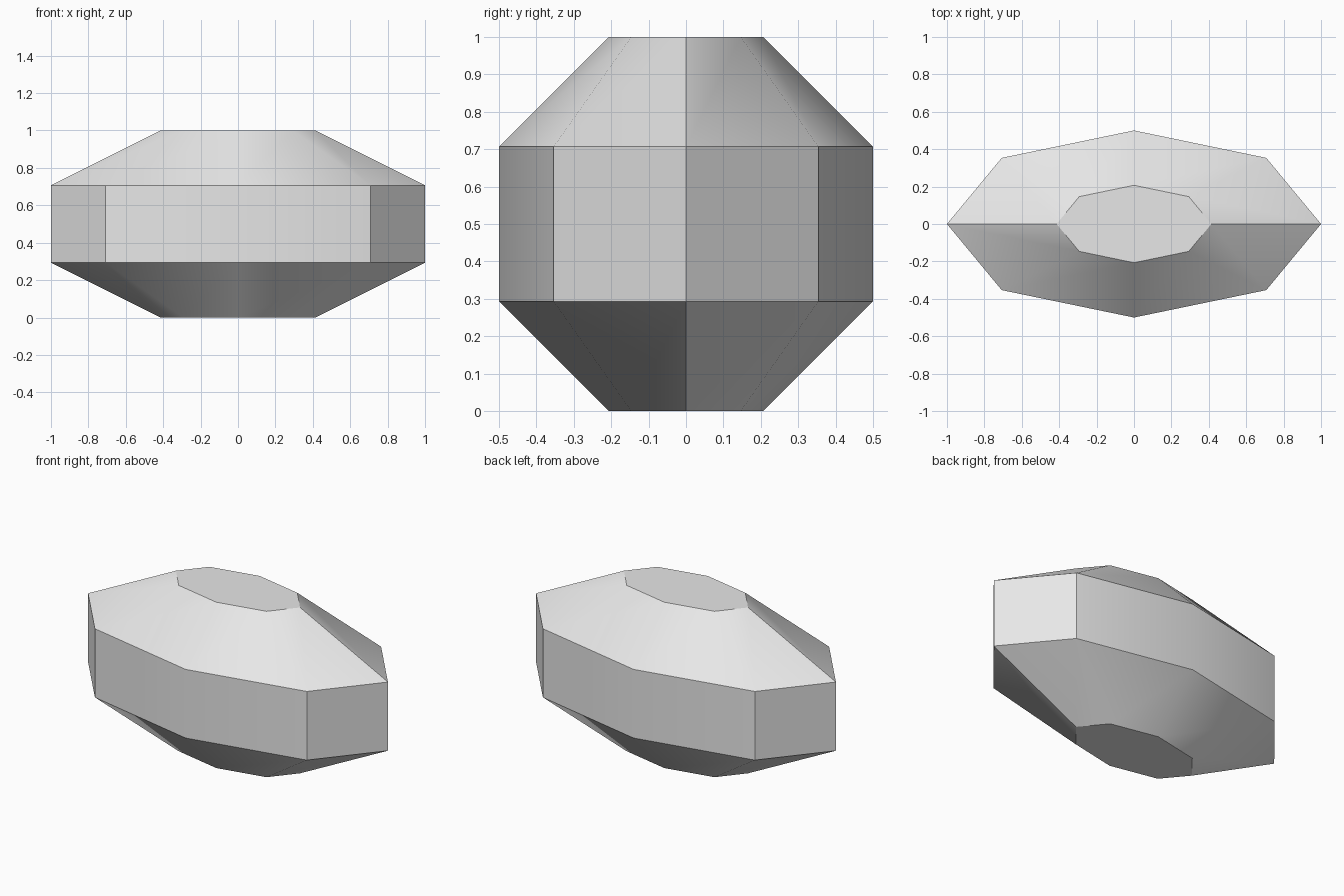
import bpy
import bmesh
import math

SIDES = 8
HALF_DEPTH = 0.5
# Profile of the faceted body: (radius, height)
PROFILE = [(0.414, 0.0), (1.0, 0.293), (1.0, 0.707), (0.414, 1.0)]

if "Cube" in bpy.data.objects:
    bpy.data.objects.remove(bpy.data.objects["Cube"], do_unlink=True)


def make_material(name, color):
    mat = bpy.data.materials.new(name)
    mat.use_nodes = True
    mat.diffuse_color = color
    mat.node_tree.nodes["Principled BSDF"].inputs["Base Color"].default_value = color
    return mat


def add_ring(bm, radius, height):
    angles = [math.tau * i / SIDES for i in range(SIDES)]
    return [bm.verts.new((radius * math.cos(a), radius * HALF_DEPTH * math.sin(a), height))
            for a in angles]


# Faceted body: stacked octagons, flattened front to back
bm = bmesh.new()
rings = [add_ring(bm, r, z) for r, z in PROFILE]
for low, high in zip(rings, rings[1:]):
    for i in range(SIDES):
        j = (i + 1) % SIDES
        bm.faces.new((low[i], low[j], high[j], high[i]))

# Flat caps at the bottom and top
bm.faces.new(rings[0][::-1])
bm.faces.new(rings[-1])
bmesh.ops.recalc_face_normals(bm, faces=bm.faces)

mesh = bpy.data.meshes.new("faceted_body")
bm.to_mesh(mesh)
bm.free()
mesh.materials.append(make_material("light grey", (0.8, 0.8, 0.8, 1.0)))
body = bpy.data.objects.new("faceted_body", mesh)
bpy.context.collection.objects.link(body)

# Smooth the shallow edges and keep the steep ones crisp
bpy.ops.object.select_all(action="DESELECT")
body.select_set(True)
bpy.context.view_layer.objects.active = body
bpy.ops.object.shade_smooth_by_angle(angle=math.radians(30))
